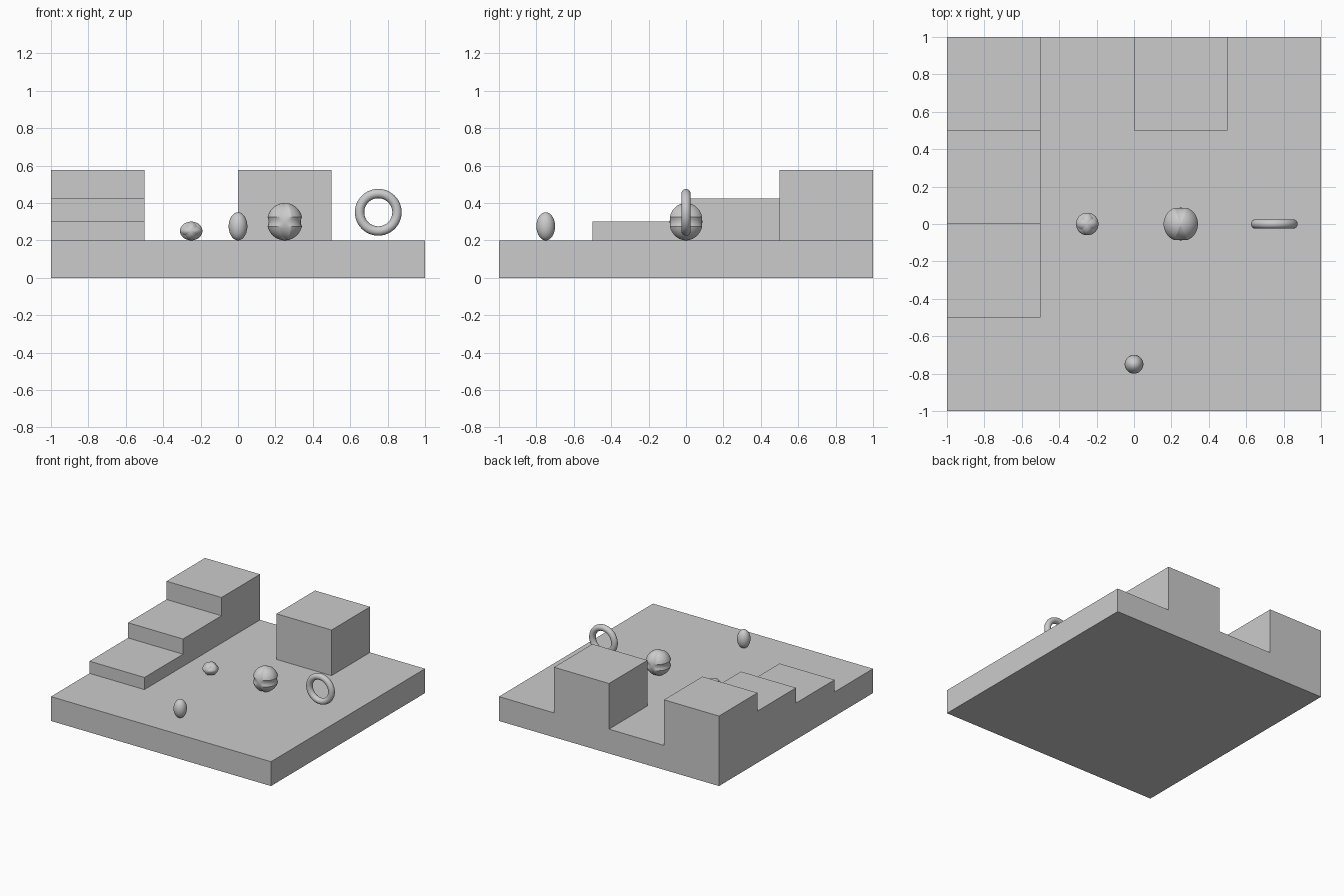
import bpy, bmesh
from math import sin, cos, pi, radians
from mathutils import Matrix

if "Cube" in bpy.data.objects:
    bpy.data.objects.remove(bpy.data.objects["Cube"])

grey = bpy.data.materials.new("plain grey")
grey.use_nodes = True
grey.diffuse_color = (0.6, 0.6, 0.6, 1)
grey.node_tree.nodes["Principled BSDF"].inputs["Base Color"].default_value = grey.diffuse_color


def finish(name, bm, smooth=None):
    bmesh.ops.recalc_face_normals(bm, faces=bm.faces)
    mesh = bpy.data.meshes.new(name)
    bm.to_mesh(mesh)
    bm.free()
    mesh.materials.append(grey)
    ob = bpy.data.objects.new(name, mesh)
    bpy.context.collection.objects.link(ob)
    if smooth:
        bpy.ops.object.select_all(action='DESELECT')
        ob.select_set(True)
        bpy.context.view_layer.objects.active = ob
        bpy.ops.object.shade_smooth_by_angle(angle=radians(smooth))
    return ob


def box(name, x0, x1, y0, y1, top):
    bm = bmesh.new()
    place = Matrix.Translation(((x0 + x1) / 2, (y0 + y1) / 2, top / 2))
    size = Matrix.Diagonal((x1 - x0, y1 - y0, top, 1))
    bmesh.ops.create_cube(bm, size=1, matrix=place @ size)
    return finish(name, bm)


def ellipsoid(name, centre, radii, seg=48):
    bm = bmesh.new()
    bmesh.ops.create_uvsphere(bm, u_segments=seg, v_segments=seg // 2, radius=1,
                              matrix=Matrix.Translation(centre) @ Matrix.Diagonal((*radii, 1)))
    return finish(name, bm, 40)


def join_solids(target, others):
    for ob in others:
        mod = target.modifiers.new("union " + ob.name, 'BOOLEAN')
        mod.operation, mod.solver, mod.object = 'UNION', 'EXACT', ob
        ob.hide_render = True
    dg = bpy.context.evaluated_depsgraph_get()
    mesh = bpy.data.meshes.new_from_object(target.evaluated_get(dg))
    target.modifiers.clear()
    target.data = mesh
    for ob in others:
        bpy.data.objects.remove(ob)


# Floor slab with three steps and a block fused into one solid
floor = box("floor", -1, 1, -1, 1, 0.2)
join_solids(floor, [
    box("low_step", -1, -0.5, -0.5, 1, 0.3),
    box("middle_step", -1, -0.5, 0, 1, 0.425),
    box("high_step", -1, -0.5, 0.5, 1, 0.575),
    box("block", 0, 0.5, 0.5, 1, 0.575)])
bm = bmesh.new()
bm.from_mesh(floor.data)
bmesh.ops.dissolve_limit(bm, angle_limit=0.01, verts=bm.verts, edges=bm.edges)
bm.to_mesh(floor.data)
bm.free()

# Egg
ellipsoid("egg", (0, -0.75, 0.275), (0.05, 0.05, 0.075))

# Ring standing upright: a circle spun around the y axis
bm = bmesh.new()
bmesh.ops.create_circle(bm, segments=24, radius=0.025,
                        matrix=Matrix.Translation((0.85, 0, 0.35)))
for v in bm.verts:
    v.co.z, v.co.y = 0.35, v.co.y
bmesh.ops.spin(bm, geom=bm.verts[:] + bm.edges[:], cent=(0.75, 0, 0.35),
               axis=(0, 1, 0), angle=2 * pi, steps=48)
bmesh.ops.remove_doubles(bm, verts=bm.verts, dist=0.0001)
finish("ring", bm, 60)

# Small ball of crossing flattened ellipsoids
centre = (-0.25, 0, 0.25)
knot = ellipsoid("knot", centre, (0.06, 0.06, 0.035))
join_solids(knot, [
    ellipsoid("knot_side", centre, (0.042, 0.06, 0.05)),
    ellipsoid("knot_front", centre, (0.06, 0.042, 0.05))])

# Ball with a level groove and wedge grooves toward front and back
bm = bmesh.new()
bmesh.ops.create_uvsphere(bm, u_segments=48, v_segments=24, radius=1)
for v in bm.verts:
    z = v.co.z
    across = (1 - z * z) ** 0.5 if abs(z) < 1 else 0
    level = max(0, 1 - abs(z) / 0.259)
    wedge = max(0, 1 - abs(v.co.x) / (0.383 * across)) if across > 0.01 else 0
    v.co *= 1 - 0.1 * max(min(level * 1.5, 1), min(wedge * 1.5, 1) * across)
    v.co = (0.25 + v.co.x * 0.095, v.co.y * 0.097, 0.3 + v.co.z * 0.1)
finish("grooved_ball", bm, 25)
